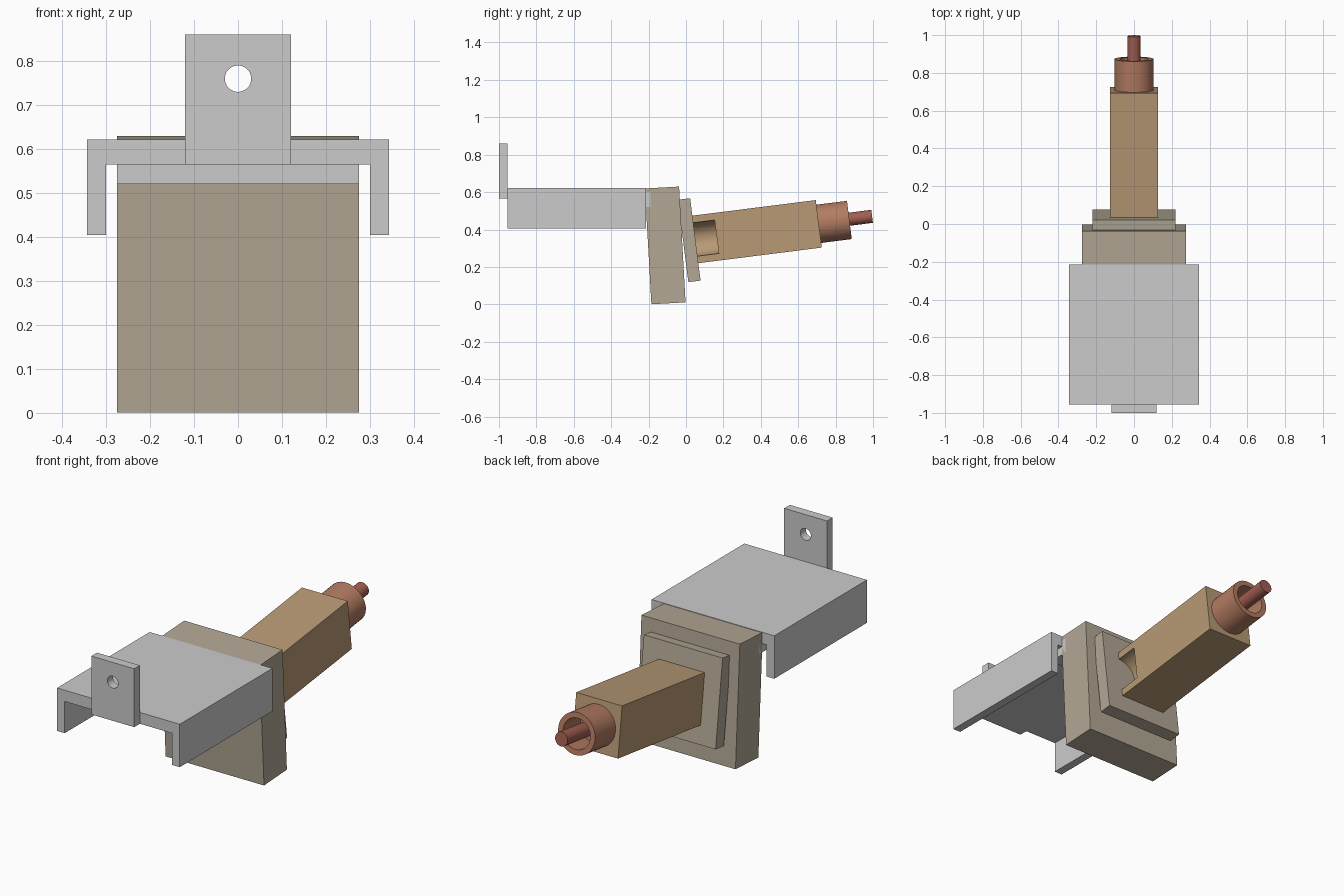
import bpy, bmesh, math
from mathutils import Matrix, Vector

if "Cube" in bpy.data.objects:
    bpy.data.objects.remove(bpy.data.objects["Cube"])

TILT = math.radians(7.2)
ARM = Matrix.Translation((0, 0.05, 0.347)) @ Matrix.Rotation(TILT, 4, 'X')
BLOCK = Matrix.Translation((0, -0.111, 0.315)) @ Matrix.Rotation(math.radians(3.2), 4, 'X')
ID = Matrix.Identity(4)


def material(name, rgb):
    m = bpy.data.materials.new(name)
    m.diffuse_color = (*rgb, 1)
    m.use_nodes = True
    m.node_tree.nodes["Principled BSDF"].inputs["Base Color"].default_value = m.diffuse_color
    return m


def finish(name, bm, frame, mat=None):
    bmesh.ops.recalc_face_normals(bm, faces=bm.faces)
    bm.transform(frame)
    me = bpy.data.meshes.new(name)
    bm.to_mesh(me)
    bm.free()
    ob = bpy.data.objects.new(name, me)
    bpy.context.collection.objects.link(ob)
    if mat:
        me.materials.append(mat)
    return ob


def box(name, lo, hi, frame=ID, mat=None):
    bm = bmesh.new()
    lo, hi = Vector(lo), Vector(hi)
    bmesh.ops.create_cube(bm, size=1, matrix=Matrix.Translation((lo + hi) / 2)
                          @ Matrix.Diagonal((*(hi - lo), 1)))
    return finish(name, bm, frame, mat)


def lathe(name, profile, frame=ID, mat=None, x=0, z=0, steps=48):
    """Spin a closed (radius, y) profile around the local y axis."""
    bm = bmesh.new()
    vs = [bm.verts.new((r, y, 0)) for r, y in profile]
    edges = [bm.edges.new((vs[i], vs[(i + 1) % len(vs)])) for i in range(len(vs))]
    bmesh.ops.spin(bm, geom=vs + edges, cent=(0, 0, 0), axis=(0, 1, 0),
                   angle=math.tau, steps=steps, use_merge=False)
    bmesh.ops.remove_doubles(bm, verts=bm.verts, dist=1e-5)
    bmesh.ops.dissolve_degenerate(bm, edges=bm.edges, dist=1e-6)
    for e in [e for e in bm.edges if not e.link_faces]:
        bm.edges.remove(e)
    bm.transform(Matrix.Translation((x, 0, z)))
    ob = finish(name, bm, frame, mat)
    smooth(ob)
    return ob


def smooth(ob):
    bpy.ops.object.select_all(action='DESELECT')
    bpy.context.view_layer.objects.active = ob
    ob.select_set(True)
    bpy.ops.object.shade_smooth_by_angle(angle=math.radians(30))


def cut(ob, cutter):
    mod = ob.modifiers.new("cut", 'BOOLEAN')
    mod.operation = 'DIFFERENCE'
    mod.solver = 'EXACT'
    mod.object = cutter
    bpy.context.view_layer.objects.active = ob
    bpy.ops.object.modifier_apply(modifier=mod.name)
    bpy.data.objects.remove(cutter)


tan = material("tan", (0.45, 0.39, 0.30))
brown = material("brown", (0.48, 0.32, 0.18))
copper = material("copper", (0.45, 0.20, 0.12))
red = material("red", (0.36, 0.11, 0.08))

# hood: channel profile extruded along y
half = [(0.343, 0.622), (0.343, 0.405), (0.30, 0.405), (0.30, 0.565)]
outline = half + [(-x, z) for x, z in reversed(half)]
bm = bmesh.new()
face = bm.faces.new([bm.verts.new((x, -0.955, z)) for x, z in outline])
ext = bmesh.ops.extrude_face_region(bm, geom=[face])
bmesh.ops.translate(bm, vec=(0, 0.74, 0),
                    verts=[v for v in ext["geom"] if isinstance(v, bmesh.types.BMVert)])
finish("hood", bm, ID)

# upright tab with its round hole
tab = box("tab", (-0.12, -1.0, 0.565), (0.12, -0.955, 0.86))
cut(tab, lathe("tab_hole", [(0, -1.1), (0.03, -1.1), (0.03, -0.9), (0, -0.9)], z=0.76))
smooth(tab)

# neck under the hood and the leaning block
box("neck", (-0.275, -0.30, 0.52), (0.275, -0.19, 0.60))
box("block", (-0.275, -0.0915, -0.31), (0.275, 0.0915, 0.31), BLOCK, tan)

# mounting plate and arm, tilted the other way
box("mounting_plate", (-0.22, -0.066, -0.222), (0.22, 0, 0.222), ARM, tan)
arm = box("arm", (-0.128, -0.005, -0.128), (0.128, 0.665, 0.128), ARM, brown)
cut(arm, lathe("pocket", [(0, -0.1), (0.09, -0.1), (0.09, 0.115), (0, 0.115)],
               ARM, x=0.128))
smooth(arm)

# hollow collar and the pin inside it
lathe("collar", [(0, 0.66), (0.103, 0.66), (0.103, 0.83), (0.076, 0.83),
                 (0.076, 0.69), (0, 0.69)], ARM, copper)
lathe("pin", [(0, 0.685), (0.035, 0.685), (0.035, 0.953), (0, 0.953)], ARM, red, z=0.004)
